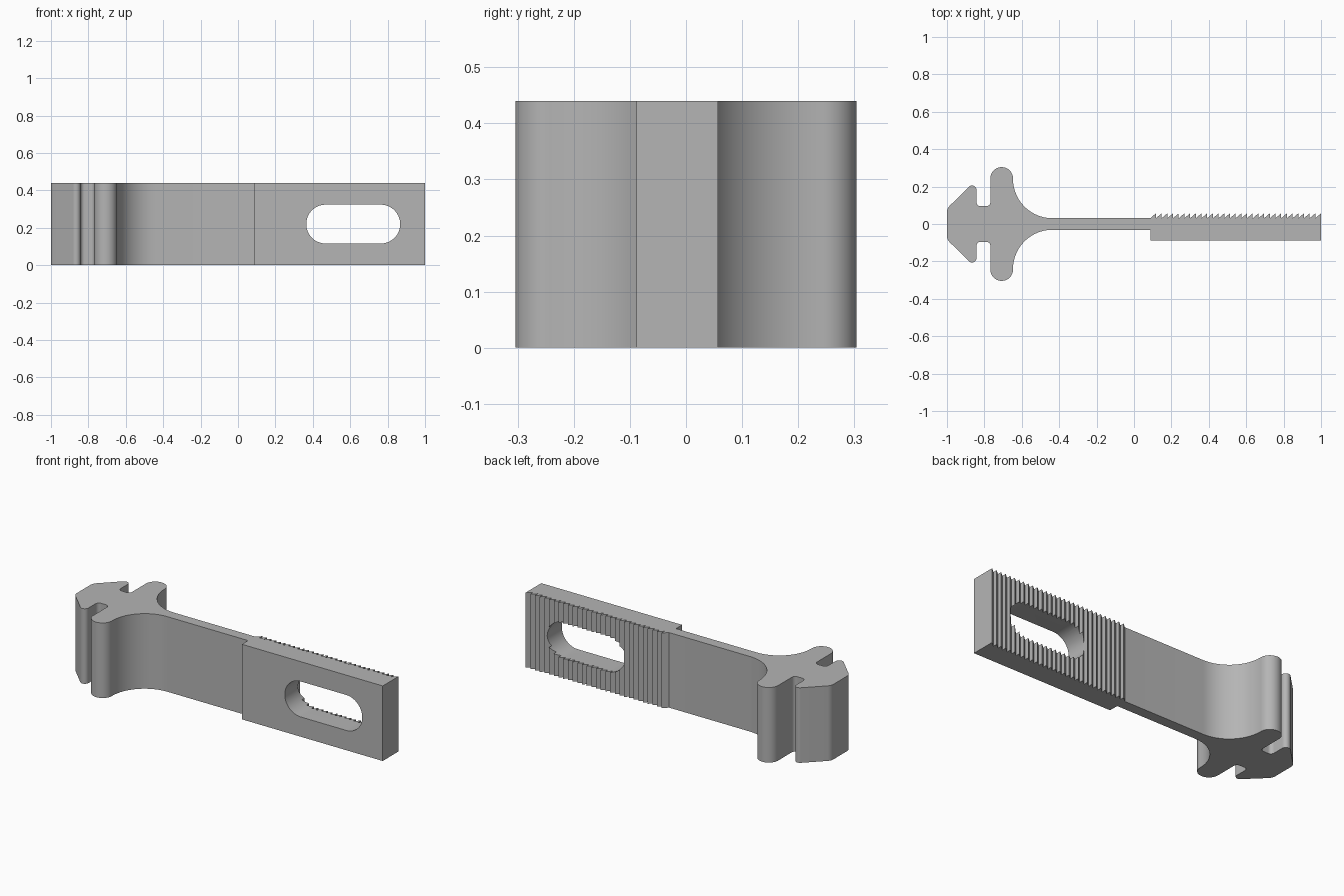
import bpy, bmesh
from math import tan, cos, sin, pi
from mathutils import Vector

HEIGHT = 0.44
TEETH = 30
STEP_X = 0.087      # where the thick toothed plate begins
WEB = 0.031         # half thickness of the thin web
PEAK = 0.057        # tooth tips

cube = bpy.data.objects.get("Cube")
if cube:
    bpy.data.objects.remove(cube, do_unlink=True)

grey = bpy.data.materials.new("plain grey")
grey.use_nodes = True
grey.diffuse_color = (0.46, 0.46, 0.46, 1)
grey.node_tree.nodes["Principled BSDF"].inputs["Base Color"].default_value = (0.46, 0.46, 0.46, 1)


def rounded(corners):
    """Outline from (x, y, radius) corners, with an arc at each radius."""
    out = []
    for i, (x, y, r) in enumerate(corners):
        p = Vector((x, y))
        if r == 0:
            out.append(p)
            continue
        a = (Vector(corners[i - 1][:2]) - p).normalized()
        b = (Vector(corners[(i + 1) % len(corners)][:2]) - p).normalized()
        half = a.angle(b) / 2
        centre = p + (a + b).normalized() * (r / sin(half))
        start = p + a * (r / tan(half)) - centre
        sweep = pi - 2 * half
        side = (-a).cross(b)
        turn = sweep if side > 0 else -sweep
        n = max(6, round(sweep / pi * 28))
        for k in range(n + 1):
            t = turn * k / n
            out.append(centre + Vector((start.x * cos(t) - start.y * sin(t),
                                        start.x * sin(t) + start.y * cos(t))))
    return out


def extrude(name, outline, to_3d, offset):
    """Solid made by sweeping a flat outline along an offset."""
    bm = bmesh.new()
    face = bm.faces.new([bm.verts.new(to_3d(p)) for p in outline])
    grown = bmesh.ops.extrude_face_region(bm, geom=[face])
    verts = [g for g in grown["geom"] if isinstance(g, bmesh.types.BMVert)]
    bmesh.ops.translate(bm, verts=verts, vec=offset)
    bmesh.ops.recalc_face_normals(bm, faces=bm.faces)
    mesh = bpy.data.meshes.new(name)
    bm.to_mesh(mesh)
    bm.free()
    mesh.materials.append(grey)
    obj = bpy.data.objects.new(name, mesh)
    bpy.context.collection.objects.link(obj)
    return obj


# Half of the clip head: nose, barb, notch, rounded wing and sweep into the web
head = [(-1, 0.083, 0.05), (-0.842, 0.239, 0.024),
        (-0.842, 0.095, 0.022), (-0.768, 0.095, 0.022),
        (-0.768, 0.304, 0.06), (-0.647, 0.304, 0.06),
        (-0.647, WEB, 0.21)]

# Saw teeth along the back of the plate, each with its steep side toward +x
pitch = (1 - STEP_X) / TEETH
teeth = []
for i in range(TEETH):
    teeth += [(STEP_X + i * pitch, WEB, 0), (STEP_X + (i + 1) * pitch, PEAK, 0)]

plate = [(1, -0.088, 0), (STEP_X, -0.088, 0), (STEP_X, -WEB, 0)]
mirrored_head = [(x, -y, r) for x, y, r in reversed(head)]

bracket = extrude("toothed_clip_bracket", rounded(head + teeth + plate + mirrored_head),
                  lambda p: (p.x, p.y, 0), (0, 0, HEIGHT))

# Rounded slot through the plate
x0, x1, z0, z1 = 0.365, 0.867, 0.116, 0.324
slot_corners = [(x, z, 0.1039) for x, z in ((x0, z0), (x1, z0), (x1, z1), (x0, z1))]
cutter = extrude("slot_cutter", rounded(slot_corners),
                 lambda p: (p.x, -0.3, p.y), (0, 0.6, 0))
cutter.hide_render = True
cutter.hide_viewport = True

cut = bracket.modifiers.new("slot", "BOOLEAN")
cut.operation = "DIFFERENCE"
cut.solver = "EXACT"
cut.object = cutter
bpy.ops.object.select_all(action="DESELECT")
bracket.select_set(True)
bpy.context.view_layer.objects.active = bracket
bpy.ops.object.modifier_apply(modifier=cut.name)
bpy.data.objects.remove(cutter, do_unlink=True)

bpy.ops.object.shade_smooth_by_angle(angle=pi / 6)
